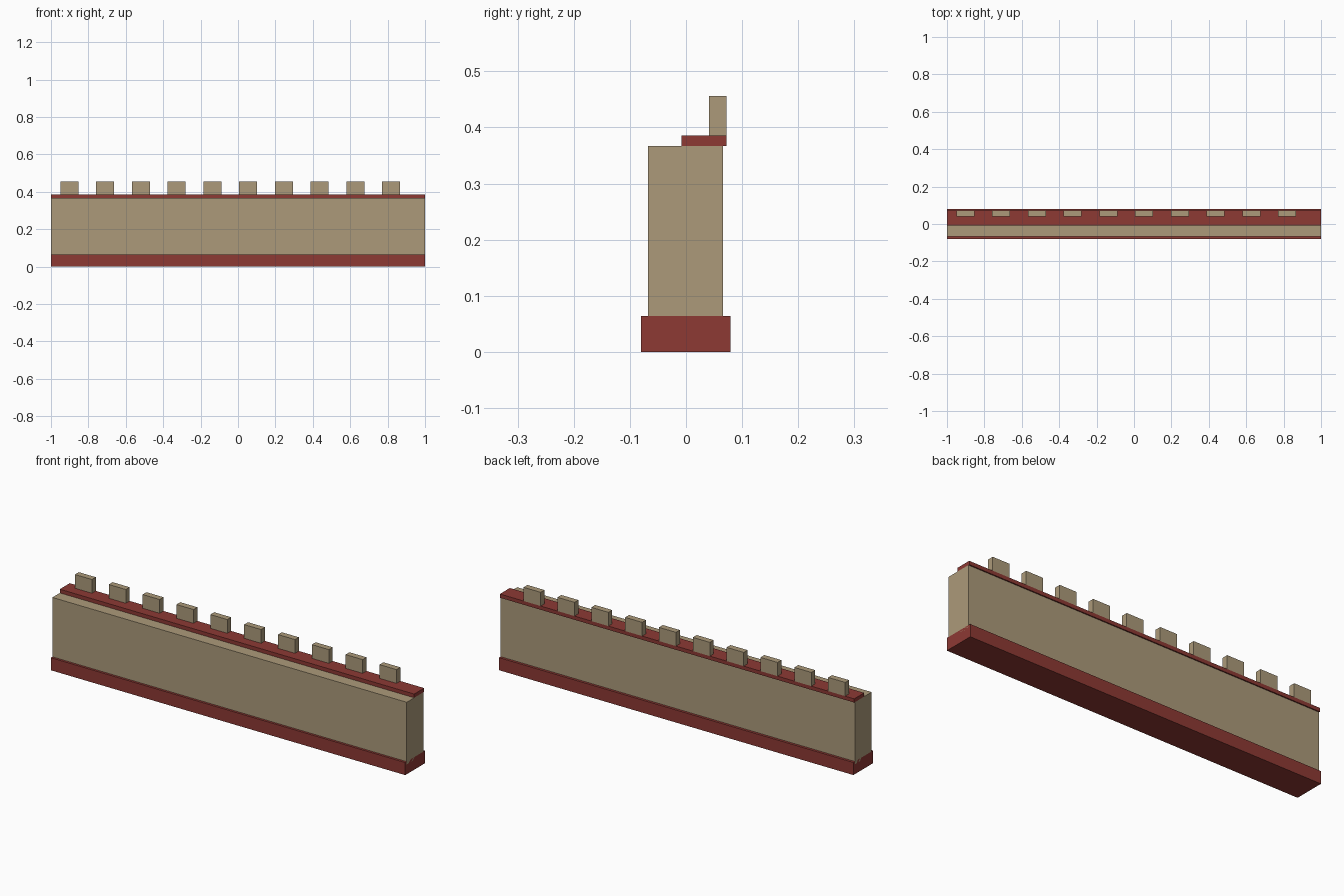
import bpy

if "Cube" in bpy.data.objects:
    bpy.data.objects.remove(bpy.data.objects["Cube"], do_unlink=True)


def flat_material(name, rgb):
    mat = bpy.data.materials.new(name)
    mat.use_nodes = True
    color = (*rgb, 1)
    mat.diffuse_color = color
    mat.node_tree.nodes["Principled BSDF"].inputs["Base Color"].default_value = color
    return mat


def box(name, xs, ys, zs, mat):
    """Axis-aligned box from its (min, max) span on each axis."""
    spans = (xs, ys, zs)
    bpy.ops.mesh.primitive_cube_add(size=1, location=[sum(s) / 2 for s in spans])
    ob = bpy.context.object
    ob.name = name
    ob.scale = [s[1] - s[0] for s in spans]
    bpy.ops.object.transform_apply(location=False, rotation=False, scale=True)
    ob.data.materials.append(mat)
    return ob


stone = flat_material("tan stone", (0.413, 0.323, 0.195))
brick = flat_material("red brick", (0.266, 0.041, 0.034))

LENGTH = (-1, 1)

# Plinth, wall and the walkway ledge along the back of its top
box("plinth", LENGTH, (-0.08, 0.079), (0, 0.064), brick)
box("wall", LENGTH, (-0.068, 0.066), (0.05, 0.367), stone)
box("ledge", LENGTH, (-0.008, 0.072), (0.367, 0.386), brick)

# Row of merlons along the rear edge
COUNT, FIRST, STEP, HALF = 10, -0.901, 0.191, 0.048
for i in range(COUNT):
    x = FIRST + i * STEP
    box(f"merlon_{i + 1}", (x - HALF, x + HALF), (0.041, 0.072), (0.386, 0.456), stone)
